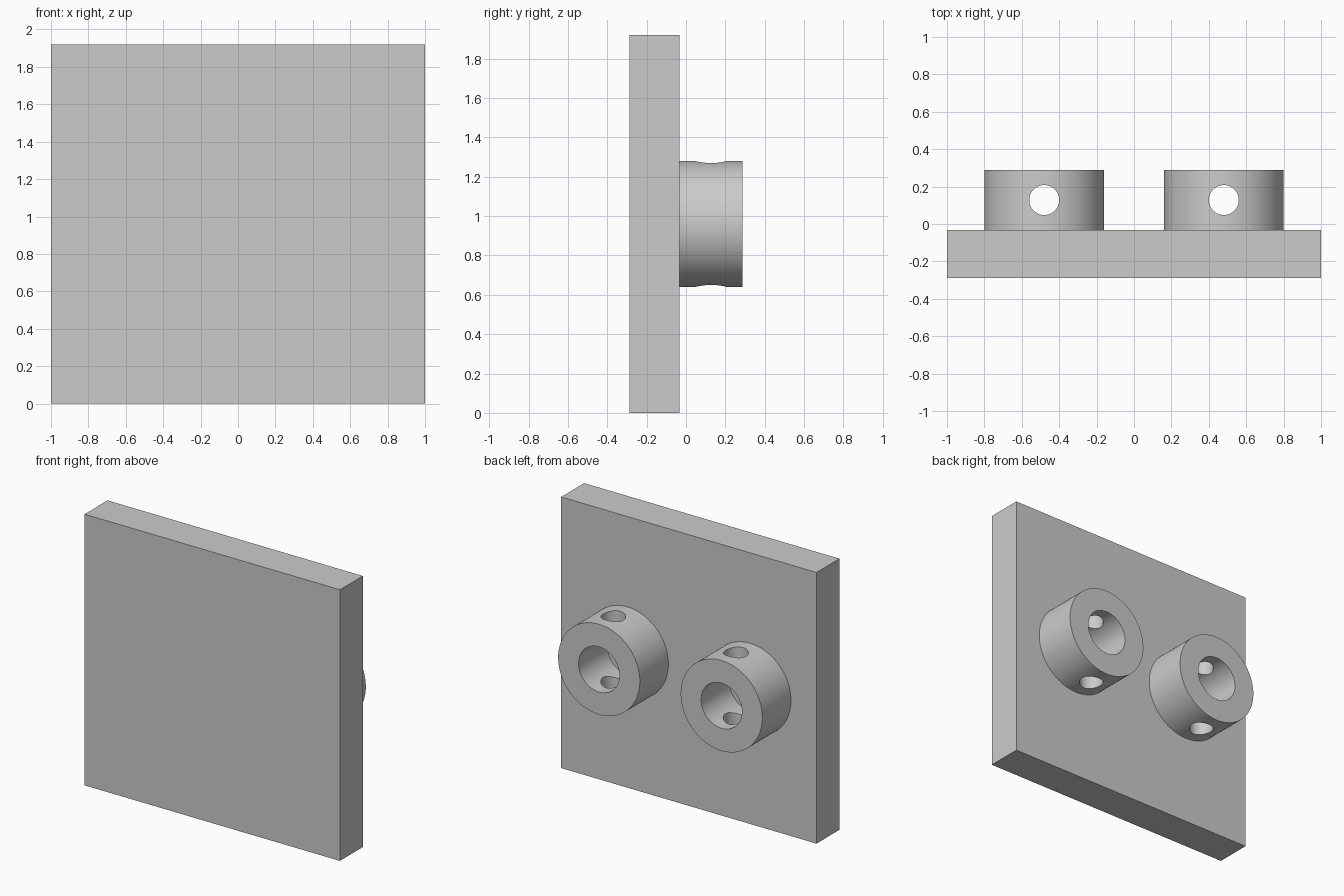
import bpy
from math import pi, radians

if "Cube" in bpy.data.objects:
    bpy.data.objects.remove(bpy.data.objects["Cube"], do_unlink=True)

PLATE_BACK, COLLAR_BACK = -0.032, 0.288
COLLAR_X, COLLAR_Z, COLLAR_R = 0.48, 0.96, 0.32
SEGMENTS = 96

grey = bpy.data.materials.new("plain_grey")
grey.use_nodes = True
colour = (0.6, 0.6, 0.6, 1)
grey.diffuse_color = colour
grey.node_tree.nodes["Principled BSDF"].inputs["Base Color"].default_value = colour


def cylinder(name, radius, depth, location, along_y):
    bpy.ops.mesh.primitive_cylinder_add(
        vertices=SEGMENTS, radius=radius, depth=depth, location=location,
        rotation=(pi / 2 if along_y else 0, 0, 0))
    obj = bpy.context.object
    obj.name = name
    obj.data.materials.append(grey)
    return obj


def cut(target, cutter):
    cutter.hide_render = True
    mod = target.modifiers.new("cut", "BOOLEAN")
    mod.operation = "DIFFERENCE"
    mod.solver = "EXACT"
    mod.object = cutter
    bpy.ops.object.select_all(action="DESELECT")
    target.select_set(True)
    bpy.context.view_layer.objects.active = target
    bpy.ops.object.modifier_apply(modifier=mod.name)
    bpy.data.objects.remove(cutter, do_unlink=True)


# Upright square plate
bpy.ops.mesh.primitive_cube_add(size=1, location=(0, -0.16, 0.96))
plate = bpy.context.object
plate.name = "plate"
plate.scale = (2, 0.256, 1.92)
bpy.ops.object.transform_apply(location=False, rotation=False, scale=True)
plate.data.materials.append(grey)

# Two collars on the back, each with a bore and a vertical cross hole
depth = COLLAR_BACK - PLATE_BACK
mid_y = (COLLAR_BACK + PLATE_BACK) / 2
for side, name in ((1, "left_collar"), (-1, "right_collar")):
    centre = (side * COLLAR_X, mid_y, COLLAR_Z)
    collar = cylinder(name, COLLAR_R, depth, centre, True)
    cut(collar, cylinder("bore_cutter", COLLAR_R / 2, depth * 2, centre, True))
    cut(collar, cylinder("cross_hole_cutter", COLLAR_R / 4, COLLAR_R * 3, centre, False))
    bpy.ops.object.shade_smooth_by_angle(angle=radians(30))
